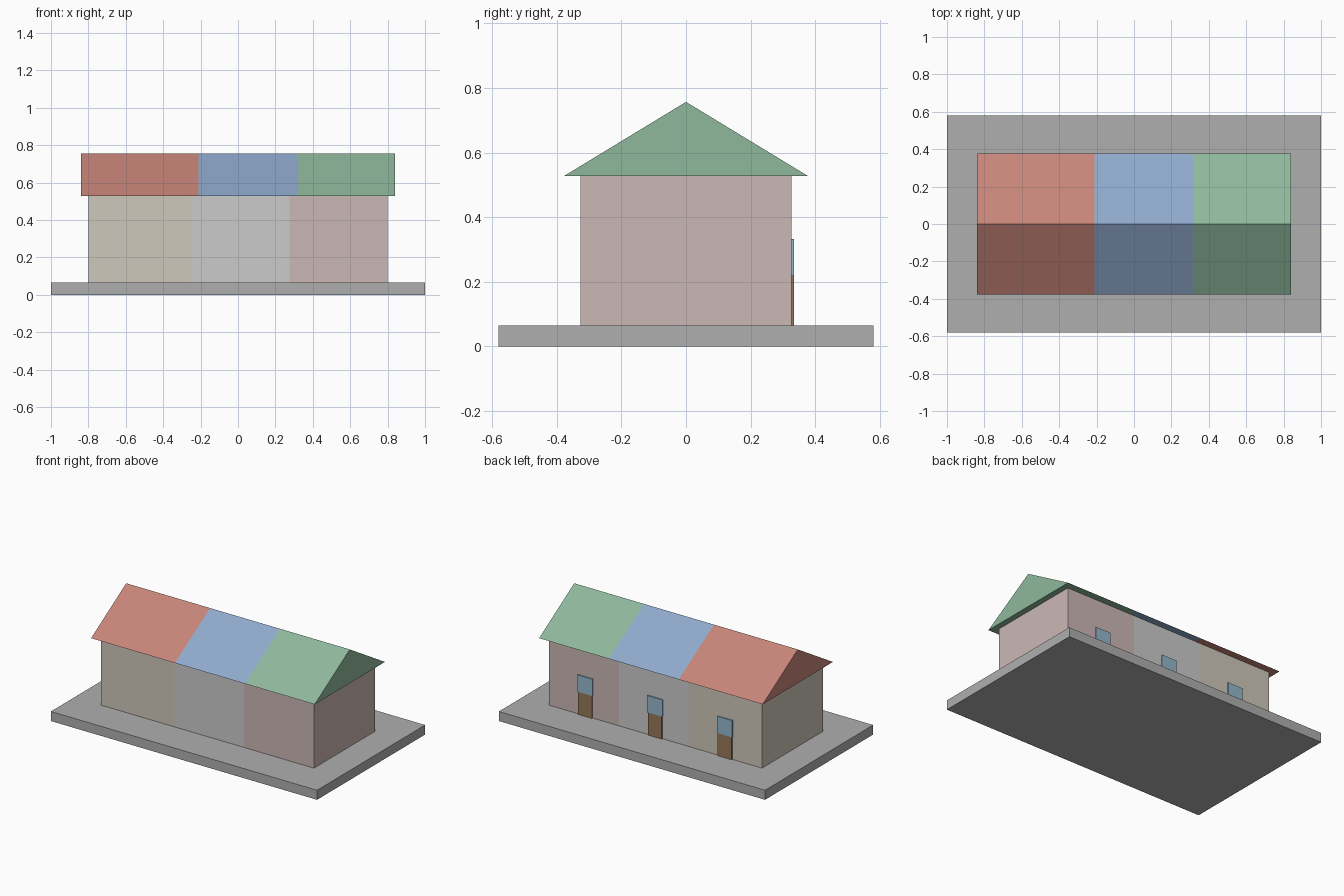
import bpy, bmesh

if "Cube" in bpy.data.objects:
    bpy.data.objects.remove(bpy.data.objects["Cube"])

BASE_TOP, EAVE, RIDGE = 0.065, 0.528, 0.757
WALL_Y, ROOF_Y, DOOR_Y = 0.327, 0.377, 0.335


def material(name, rgb):
    m = bpy.data.materials.new(name)
    m.diffuse_color = (*rgb, 1)
    m.use_nodes = True
    m.node_tree.nodes["Principled BSDF"].inputs["Base Color"].default_value = m.diffuse_color
    return m


def prism(name, profile, x0, x1, mat):
    """Extrude a closed (y, z) profile along x."""
    bm = bmesh.new()
    face = bm.faces.new([bm.verts.new((x0, y, z)) for y, z in profile])
    ext = bmesh.ops.extrude_face_region(bm, geom=[face])
    moved = [v for v in ext["geom"] if isinstance(v, bmesh.types.BMVert)]
    bmesh.ops.translate(bm, verts=moved, vec=(x1 - x0, 0, 0))
    bmesh.ops.recalc_face_normals(bm, faces=bm.faces)
    mesh = bpy.data.meshes.new(name)
    bm.to_mesh(mesh)
    bm.free()
    mesh.materials.append(mat)
    ob = bpy.data.objects.new(name, mesh)
    bpy.context.collection.objects.link(ob)
    return ob


def box(name, x, y, z, mat):
    profile = [(y[0], z[0]), (y[1], z[0]), (y[1], z[1]), (y[0], z[1])]
    return prism(name, profile, x[0], x[1], mat)


# Ground slab
box("base_slab", (-1, 1), (-0.58, 0.58), (0, BASE_TOP),
    material("concrete", (0.43, 0.43, 0.43)))

wood = material("door_brown", (0.30, 0.19, 0.10))
glass = material("window_blue", (0.30, 0.48, 0.61))

# Row of houses: name, wall span, roof span, door centre, wall and roof colours
houses = [
    ("left", (-0.80, -0.25), (-0.84, -0.21), -0.525, (0.62, 0.58, 0.50), (0.58, 0.235, 0.19)),
    ("middle", (-0.25, 0.275), (-0.21, 0.315), 0.0, (0.64, 0.64, 0.62), (0.275, 0.40, 0.60)),
    ("right", (0.275, 0.80), (0.315, 0.84), 0.525, (0.60, 0.48, 0.46), (0.275, 0.48, 0.33)),
]
for name, wall, roof, cx, wall_rgb, roof_rgb in houses:
    # Walls and gable roof
    box(name + "_walls", wall, (-WALL_Y, WALL_Y), (BASE_TOP, EAVE),
        material(name + "_wall_paint", wall_rgb))
    prism(name + "_roof", [(-ROOF_Y, EAVE), (ROOF_Y, EAVE), (0, RIDGE)], *roof,
          material(name + "_roof_tile", roof_rgb))
    # Door with the window above it, on the back wall
    box(name + "_door", (cx - 0.052, cx + 0.052), (0.319, DOOR_Y), (BASE_TOP, 0.218), wood)
    box(name + "_window", (cx - 0.057, cx + 0.057), (0.319, DOOR_Y), (0.218, 0.332), glass)
